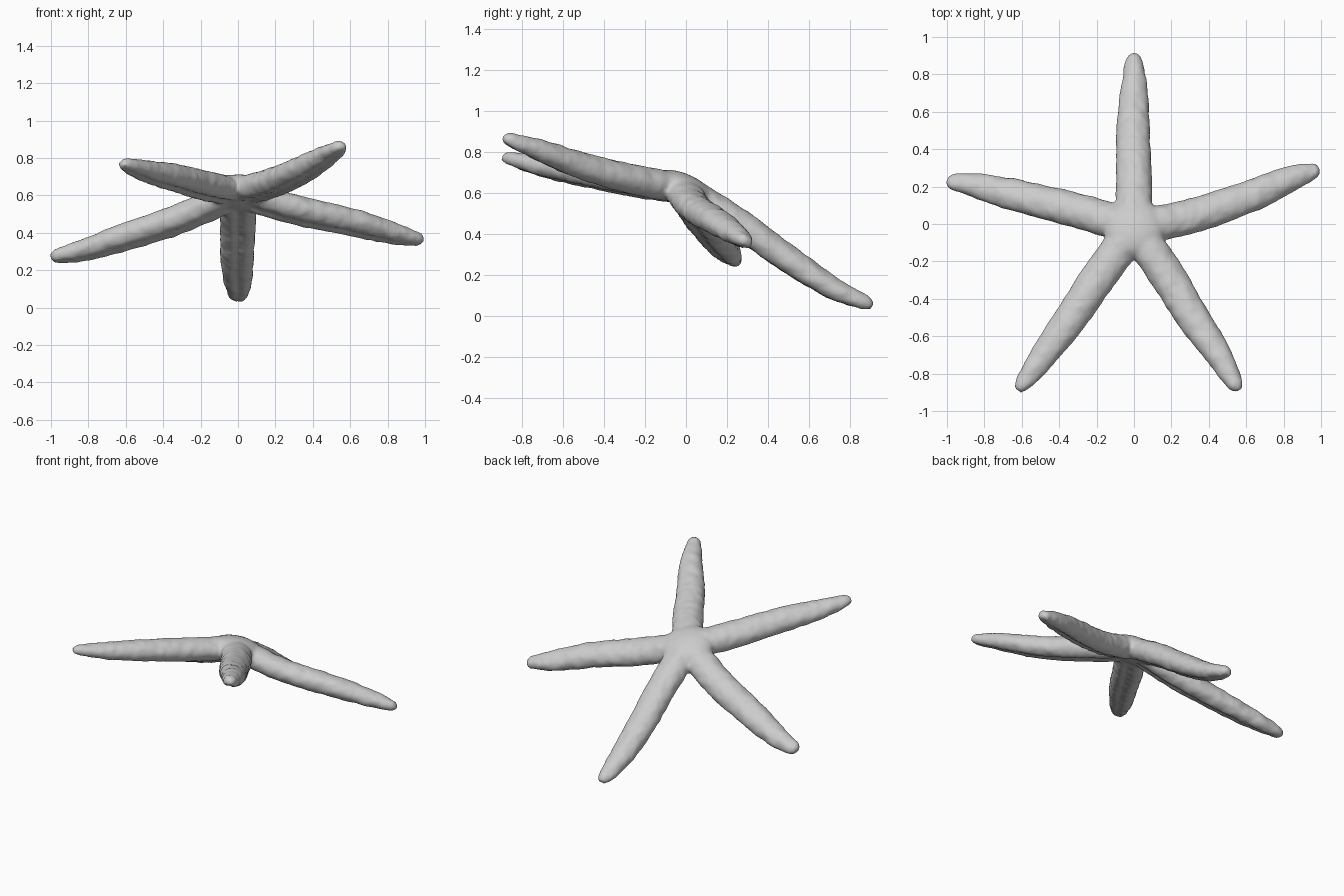
import bpy, bmesh, math
from mathutils import Vector, Matrix, noise

cube = bpy.data.objects.get("Cube")
if cube:
    bpy.data.objects.remove(cube)

CENTRE = Vector((0, -0.02, 0.615))
UP = Vector((-0.03, 0.42, 1)).normalized()   # tilt of the whole body
SIDES, RINGS = 28, 70

# Centre line of each arm, from body to tip
ARMS = [
    [(0, .25, .445), (-.005, .5, .265), (0, .72, .125), (0, .91, .045)],
    [(.3, .04, .52), (.6, .14, .455), (.82, .235, .395), (.99, .295, .355)],
    [(-.3, .07, .475), (-.6, .145, .375), (-.82, .2, .305), (-1, .23, .265)],
    [(.16, -.25, .655), (.315, -.5, .72), (.45, -.7, .795), (.56, -.89, .865)],
    [(-.165, -.25, .645), (-.335, -.5, .69), (-.48, -.7, .725), (-.62, -.89, .77)],
]
# Fraction along the arm, half width
TAPER = [(0, .098), (.3, .096), (.55, .088), (.75, .073), (.9, .055), (.97, .042), (1, .022)]


def along(points, t):
    """Catmull-Rom point at t in 0..1."""
    p = [2 * points[0] - points[1]] + points + [2 * points[-1] - points[-2]]
    s = min(t, .99999) * (len(points) - 1)
    i = int(s)
    f = s - i
    a, b, c, d = p[i:i + 4]
    return .5 * (2 * b + (c - a) * f + (2 * a - 5 * b + 4 * c - d) * f ** 2
                 + (3 * b - a - 3 * c + d) * f ** 3)


def half_width(t):
    for (t0, w0), (t1, w1) in zip(TAPER, TAPER[1:]):
        if t <= t1:
            return w0 + (w1 - w0) * (t - t0) / (t1 - t0)
    return TAPER[-1][1]


def add_arm(bm, points):
    points = [CENTRE] + [Vector(p) for p in points]
    loops = []
    for r in range(RINGS + 1):
        t = r / RINGS
        pos = along(points, t)
        tangent = (along(points, min(t + .01, 1)) - along(points, max(t - .01, 0))).normalized()
        side = tangent.cross(UP).normalized()
        up = side.cross(tangent)
        w = half_width(t)
        ring = []
        for k in range(SIDES):
            a = math.tau * k / SIDES
            c, s = math.cos(a), math.sin(a)
            # domed top, flatter underside with a shallow groove
            h = .84 * s if s > 0 else .74 * s * (1 - .3 * math.exp(-(c / .25) ** 2))
            v = pos + side * c * w + up * h * w
            bump = noise.noise(v * 22) * .006 + noise.noise(v * 60) * .004
            ring.append(bm.verts.new(v + (side * c + up * s) * bump))
        loops.append(ring)
    for lo, hi in zip(loops, loops[1:]):
        for k in range(SIDES):
            n = (k + 1) % SIDES
            bm.faces.new((lo[k], lo[n], hi[n], hi[k]))
    bm.faces.new(loops[0][::-1])
    bm.faces.new(loops[-1])


bm = bmesh.new()
for arm in ARMS:
    add_arm(bm, arm)
# Central disc that fills the corners between the arms
tilt = UP.to_track_quat('Z', 'Y').to_matrix().to_4x4()
bmesh.ops.create_uvsphere(bm, u_segments=32, v_segments=16, radius=1,
                          matrix=Matrix.Translation(CENTRE) @ tilt @ Matrix.Diagonal((.165, .165, .08, 1)))
bmesh.ops.recalc_face_normals(bm, faces=bm.faces)
mesh = bpy.data.meshes.new("starfish_body")
bm.to_mesh(mesh)
bm.free()
body = bpy.data.objects.new("starfish_body", mesh)
bpy.context.collection.objects.link(body)

# Fuse the parts into one soft skin
remesh = body.modifiers.new("fuse", 'REMESH')
remesh.mode = 'VOXEL'
remesh.voxel_size = .011
remesh.use_smooth_shade = True
smooth = body.modifiers.new("soften", 'SMOOTH')
smooth.factor = .5
smooth.iterations = 6

grey = bpy.data.materials.new("plain grey")
grey.use_nodes = True
colour = (.6, .6, .6, 1)
grey.diffuse_color = colour
bsdf = grey.node_tree.nodes["Principled BSDF"]
bsdf.inputs["Base Color"].default_value = colour
mesh.materials.append(grey)
for poly in mesh.polygons:
    poly.use_smooth = True
